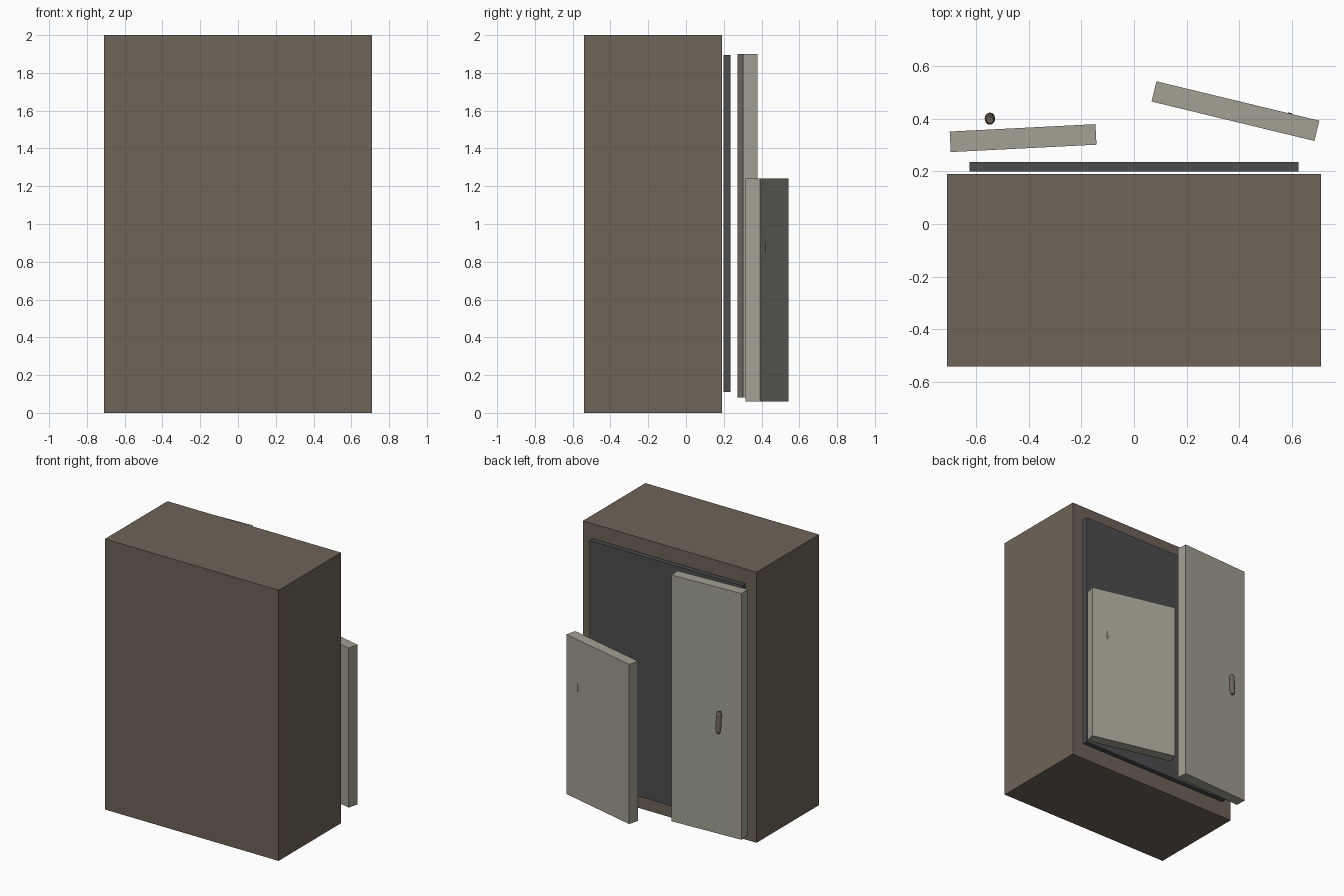
import bpy, bmesh, math
from mathutils import Matrix

if "Cube" in bpy.data.objects:
    bpy.data.objects.remove(bpy.data.objects["Cube"])


def material(name, rgb):
    def lin(c):
        c /= 255
        return c / 12.92 if c <= 0.04045 else ((c + 0.055) / 1.055) ** 2.4
    m = bpy.data.materials.new(name)
    m.diffuse_color = (*[lin(c) for c in rgb], 1)
    m.use_nodes = True
    m.node_tree.nodes["Principled BSDF"].inputs["Base Color"].default_value = m.diffuse_color
    return m


brown = material("brown_wood", (110, 99, 87))
grey = material("warm_grey_paint", (163, 160, 147))
dark = material("dark_interior", (77, 77, 79))


def add_object(name, bm, mat):
    bmesh.ops.recalc_face_normals(bm, faces=bm.faces)
    me = bpy.data.meshes.new(name)
    bm.to_mesh(me)
    bm.free()
    me.materials.append(mat)
    ob = bpy.data.objects.new(name, me)
    bpy.context.collection.objects.link(ob)
    return ob


def box(name, mat, centre, size, turn=0):
    bm = bmesh.new()
    bmesh.ops.create_cube(bm, size=1)
    bmesh.ops.scale(bm, vec=size, verts=bm.verts)
    ob = add_object(name, bm, mat)
    ob.location = centre
    ob.rotation_euler.z = math.radians(turn)
    return ob


def handle(name, x):
    # turned grip with tapered ends, leaning slightly
    bm = bmesh.new()
    profile = [(0.012, -0.08), (0.019, -0.06), (0.02, 0), (0.019, 0.06), (0.013, 0.08)]
    n = 12
    rings = [[bm.verts.new((r * math.cos(2 * math.pi * i / n),
                            r * math.sin(2 * math.pi * i / n), z)) for i in range(n)]
             for r, z in profile]
    for a, b in zip(rings, rings[1:]):
        for i in range(n):
            j = (i + 1) % n
            bm.faces.new((a[i], a[j], b[j], b[i]))
    bm.faces.new(rings[0])
    bm.faces.new(rings[-1])
    bmesh.ops.rotate(bm, verts=bm.verts, cent=(0, 0, 0),
                     matrix=Matrix.Rotation(math.radians(4), 3, 'X'))
    ob = add_object(name, bm, brown)
    ob.location = (x, 0.4, 0.925)


# cabinet body and the dark interior panel
box("cabinet_body", brown, (0, -0.175, 1.0), (1.42, 0.73, 2.0))
box("interior_panel", dark, (0, 0.217, 1.003), (1.25, 0.035, 1.785))

# tall door nearly closed, short door hanging off at an angle
box("tall_door", grey, (-0.421, 0.326, 0.991), (0.554, 0.078, 1.82), 2.9)
box("short_door", grey, (0.385, 0.4285, 0.65), (0.636, 0.079, 1.18), -13.6)

# handles
handle("tall_door_handle", -0.547)
handle("short_door_handle", 0.588)
